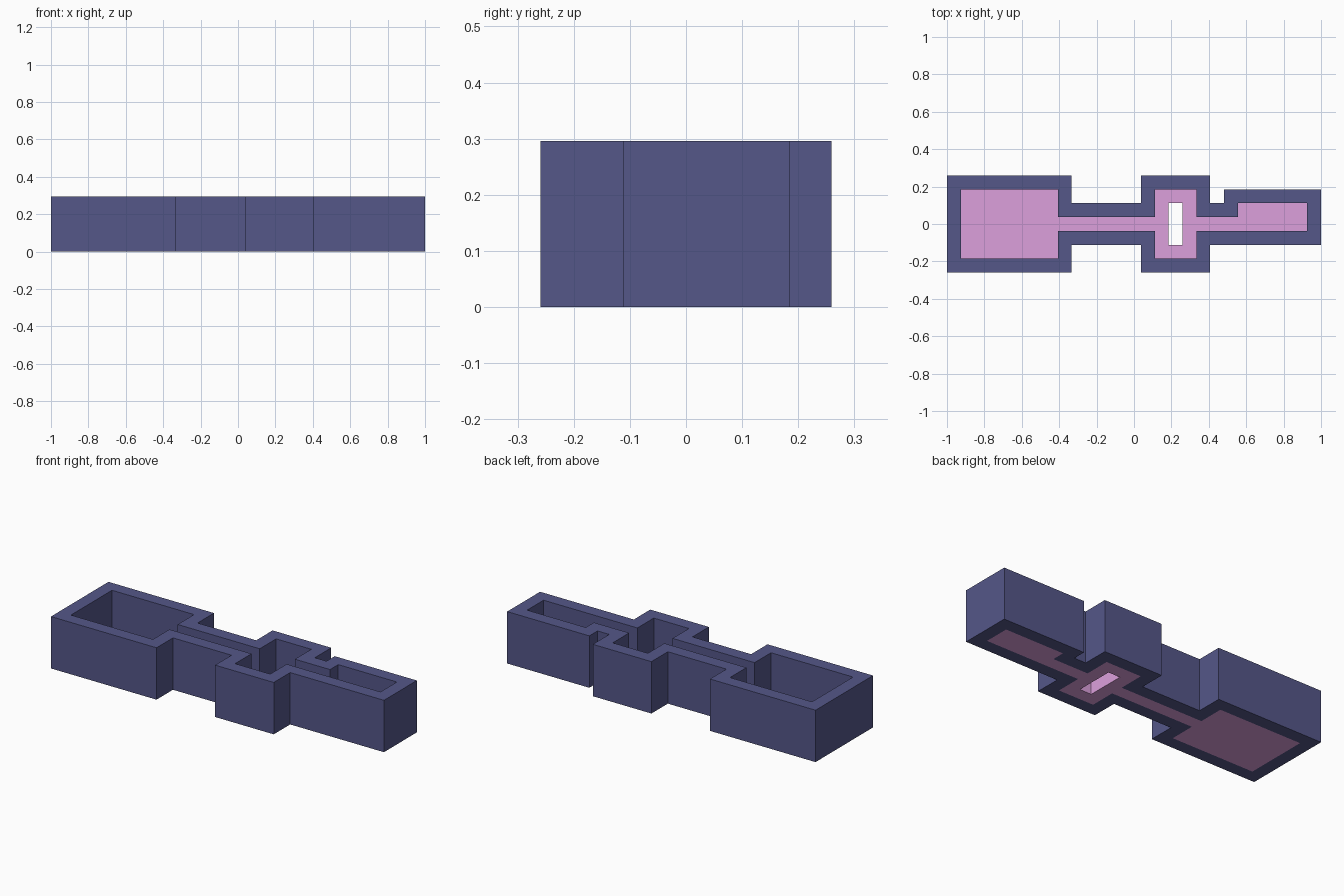
import bpy, bmesh

if "Cube" in bpy.data.objects:
    bpy.data.objects.remove(bpy.data.objects["Cube"])

U = 2 / 27  # one grid cell; the plan is 27 x 7 cells

# Room interiors as cell rectangles: x0, x1, y0, y1
ROOMS = [
    (1, 8, 1, 6),     # large room
    (8, 15, 3, 4),    # long passage
    (15, 18, 1, 6),   # middle room
    (18, 21, 3, 4),   # short passage
    (21, 26, 3, 5),   # end room
]
PIT = (16, 17, 2, 5)  # slot through the middle room floor


def cells(rects, grow=0):
    return {(x, y) for x0, x1, y0, y1 in rects
            for x in range(x0 - grow, x1 + grow)
            for y in range(y0 - grow, y1 + grow)}


def slab(name, plan, height, color):
    """Extrude a set of plan cells up from z = 0 and merge the flat faces."""
    bm = bmesh.new()
    for x, y in sorted(plan):
        corners = ((x, y), (x + 1, y), (x + 1, y + 1), (x, y + 1))
        bm.faces.new([bm.verts.new(((cx - 13.5) * U, (cy - 3.5) * U, 0))
                      for cx, cy in corners])
    bmesh.ops.remove_doubles(bm, verts=bm.verts[:], dist=U / 100)
    ext = bmesh.ops.extrude_face_region(bm, geom=bm.faces[:], use_keep_orig=True)
    top = [g for g in ext["geom"] if isinstance(g, bmesh.types.BMVert)]
    bmesh.ops.translate(bm, verts=top, vec=(0, 0, height * U))
    bmesh.ops.recalc_face_normals(bm, faces=bm.faces[:])
    bmesh.ops.dissolve_limit(bm, angle_limit=0.01, verts=bm.verts[:], edges=bm.edges[:])
    mesh = bpy.data.meshes.new(name)
    bm.to_mesh(mesh)
    bm.free()
    mat = bpy.data.materials.new(name + "_color")
    mat.diffuse_color = color
    mat.use_nodes = True
    mat.node_tree.nodes["Principled BSDF"].inputs["Base Color"].default_value = mat.diffuse_color
    mesh.materials.append(mat)
    obj = bpy.data.objects.new(name, mesh)
    bpy.context.collection.objects.link(obj)
    return obj


rooms = cells(ROOMS)

# Walls: a one-cell border around all rooms, full height
slab("walls", cells(ROOMS, grow=1) - rooms, 4, (0.09, 0.095, 0.25, 1))

# Floor: one cell thick, with the slot left open
slab("floor", rooms - cells([PIT]), 1, (0.72, 0.35, 0.72, 1))
